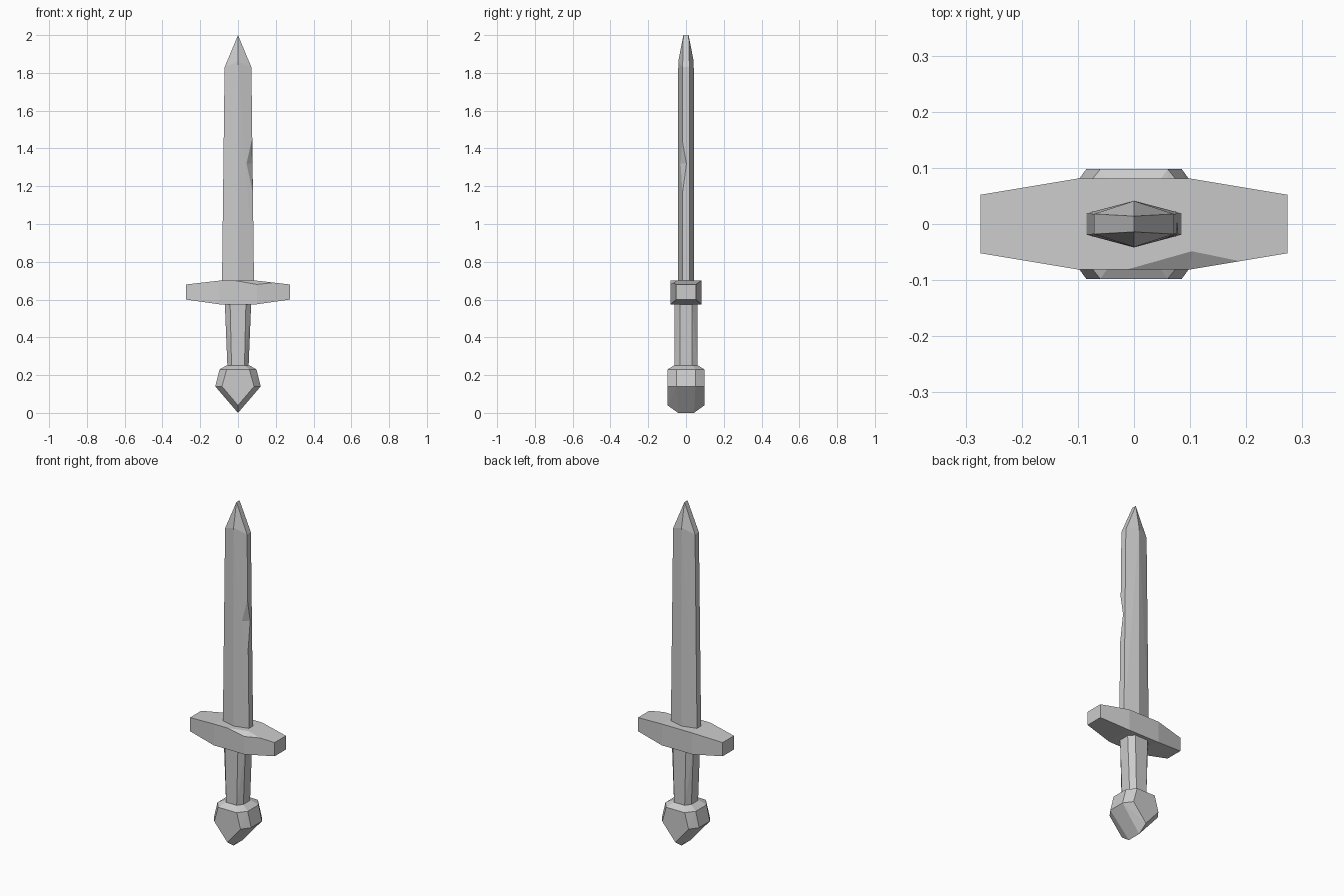
import bpy
import bmesh
import math

if "Cube" in bpy.data.objects:
    bpy.data.objects.remove(bpy.data.objects["Cube"], do_unlink=True)

# Single plain grey for the whole sword
grey = bpy.data.materials.new("stone_grey")
grey.use_nodes = True
colour = (0.6, 0.6, 0.6, 1)
grey.diffuse_color = colour
grey.node_tree.nodes["Principled BSDF"].inputs["Base Color"].default_value = colour


def mirrored(points, axes):
    """Repeat points on both sides of each named axis."""
    result = set(points)
    for axis in axes:
        i = "xyz".index(axis)
        result |= {tuple(-c if k == i else c for k, c in enumerate(p)) for p in result}
    return sorted(result)


def solid(name, points):
    """Flat-faced convex solid around the points."""
    bm = bmesh.new()
    for p in points:
        bm.verts.new(p)
    bm.verts.ensure_lookup_table()
    out = bmesh.ops.convex_hull(bm, input=bm.verts)
    spare = {g for g in out["geom_interior"] if isinstance(g, bmesh.types.BMVert)}
    bmesh.ops.delete(bm, geom=list(spare), context="VERTS")
    bmesh.ops.dissolve_limit(bm, angle_limit=math.radians(1.5),
                             verts=bm.verts, edges=bm.edges)
    bmesh.ops.recalc_face_normals(bm, faces=bm.faces)
    mesh = bpy.data.meshes.new(name)
    bm.to_mesh(mesh)
    bm.free()
    mesh.materials.append(grey)
    obj = bpy.data.objects.new(name, mesh)
    bpy.context.collection.objects.link(obj)
    return obj


def chip(target, name, points):
    """Cut a chip out of the target."""
    cutter = solid(name, points)
    cutter.hide_render = True
    cutter.hide_set(True)
    cutter.display_type = "WIRE"
    mod = target.modifiers.new(name, "BOOLEAN")
    mod.operation = "DIFFERENCE"
    mod.solver = "EXACT"
    mod.object = cutter


# Blade: ridged faces, blunt edges, pointed tip
blade = solid("blade", mirrored([
    (0, 0.042, 0.66), (0.085, 0.019, 0.66),
    (0, 0.041, 1.86), (0.071, 0.018, 1.83),
    (0, 0.014, 2.0)], "xy"))
chip(blade, "blade_nick_cutter", [
    (0.074, -0.019, 1.45), (0.079, -0.019, 1.16),
    (0.076, 0.004, 1.32), (0.045, -0.029, 1.32), (0.13, -0.07, 1.32)])

# Crossguard: tapers toward both ends in width and height
guard = solid("crossguard", mirrored([
    (0.1, 0.081, 0.575), (0.1, 0.081, 0.70),
    (0.274, 0.052, 0.60), (0.274, 0.052, 0.68)], "xy"))
chip(guard, "guard_chip_cutter", [
    (-0.012, -0.081, 0.70), (0.105, -0.048, 0.70),
    (0.195, -0.066, 0.69), (0.1, -0.081, 0.68), (0.1, -0.15, 0.8)])

# Grip: octagonal, slightly narrower at the bottom
solid("grip", mirrored([
    (0.042, 0.061, 0.59), (0.07, 0.031, 0.59),
    (0.034, 0.061, 0.24), (0.056, 0.031, 0.24)], "xy"))

# Pommel: faceted gem shape ending in a wedge
solid("pommel", mirrored([
    (0.035, 0.062, 0.252), (0.06, 0.035, 0.252),
    (0.06, 0.098, 0.23), (0.098, 0.05, 0.23),
    (0.085, 0.098, 0.14), (0.12, 0.05, 0.14),
    (0, 0.098, 0.04), (0, 0.042, 0.0)], "xy"))
